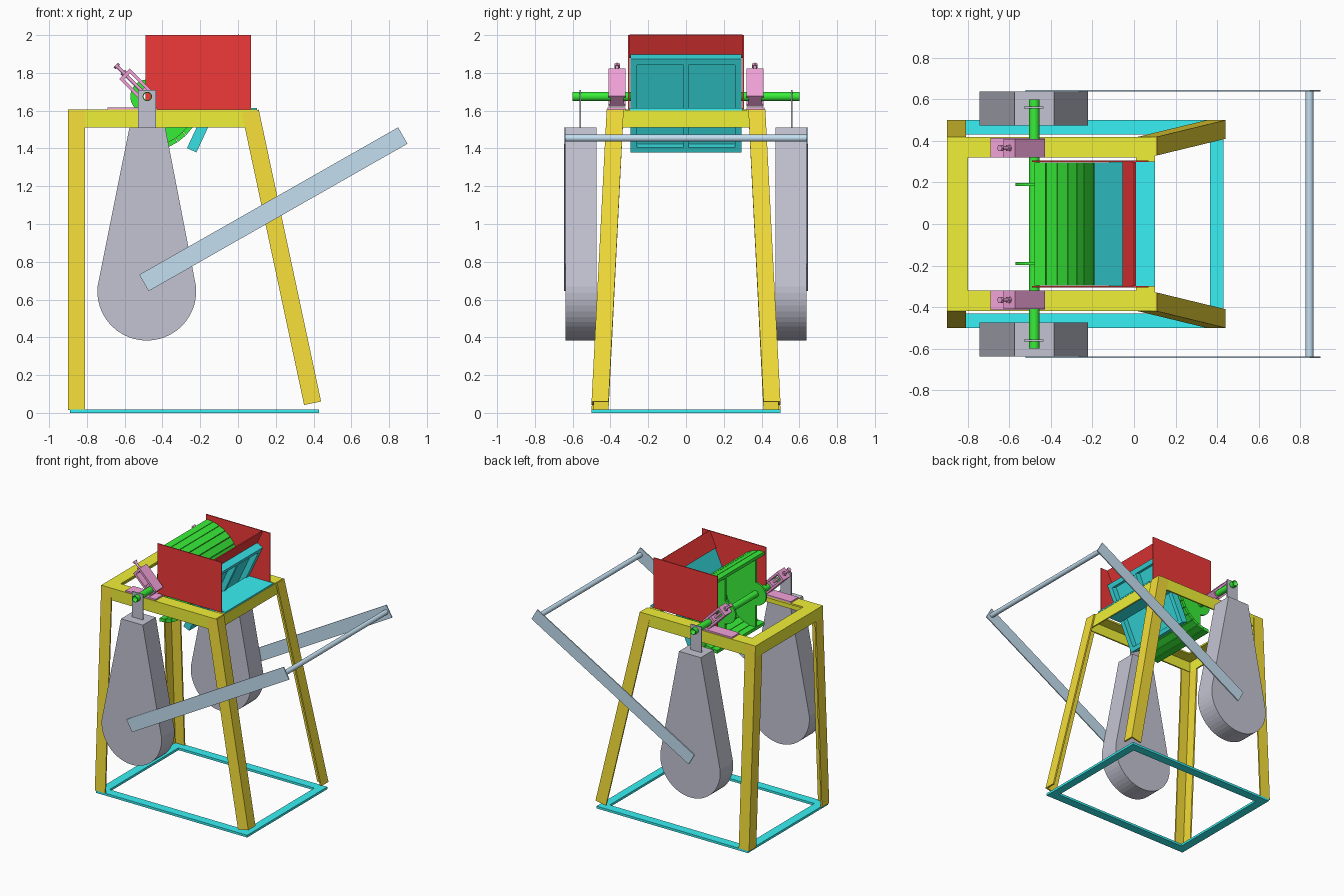
import bpy, bmesh, math
from mathutils import Vector

if "Cube" in bpy.data.objects:
    bpy.data.objects.remove(bpy.data.objects["Cube"])

def mat(name, c):
    m = bpy.data.materials.new(name)
    m.diffuse_color = (*c, 1)
    m.use_nodes = True
    m.node_tree.nodes["Principled BSDF"].inputs["Base Color"].default_value = m.diffuse_color
    return m

LEG = mat("leg_yellow", (0.9, 0.72, 0.04))
BEAM = mat("beam_yellow", (0.87, 0.87, 0.04))
CYAN = mat("cyan", (0.04, 0.87, 0.9))
TEAL = mat("teal", (0.04, 0.75, 0.78))
RED = mat("red", (0.87, 0.04, 0.04))
GREEN = mat("green", (0.04, 0.85, 0.04))
PINK = mat("pink", (0.9, 0.37, 0.7))
GREY = mat("slate", (0.55, 0.55, 0.65))
BLUE = mat("light_blue", (0.55, 0.74, 0.88))

def loft(name, a, b, m):
    """Closed solid between two matching outlines."""
    bm = bmesh.new()
    va, vb = [bm.verts.new(p) for p in a], [bm.verts.new(p) for p in b]
    n = len(a)
    bm.faces.new(va)
    bm.faces.new(vb[::-1])
    for i in range(n):
        j = (i + 1) % n
        bm.faces.new((va[j], va[i], vb[i], vb[j]))
    bmesh.ops.recalc_face_normals(bm, faces=bm.faces)
    me = bpy.data.meshes.new(name)
    bm.to_mesh(me)
    bm.free()
    me.materials.append(m)
    ob = bpy.data.objects.new(name, me)
    bpy.context.collection.objects.link(ob)
    return ob

def prism(name, pts, y0, y1, m):
    """Extrude an (x, z) outline along y."""
    return loft(name, [(x, y0, z) for x, z in pts], [(x, y1, z) for x, z in pts], m)

def box(name, x0, x1, y0, y1, z0, z1, m):
    return prism(name, [(x0, z0), (x1, z0), (x1, z1), (x0, z1)], y0, y1, m)

def arc(cx, cz, r, a0, a1, n):
    return [(cx + r * math.cos(math.radians(a0 + (a1 - a0) * i / n)),
             cz + r * math.sin(math.radians(a0 + (a1 - a0) * i / n))) for i in range(n + 1)]

def slab(name, o, d, s0, s1, t0, t1, y0, y1, m):
    """Box in a tilted (x, z) frame: s along d, t across it."""
    d = Vector(d).normalized()
    n = Vector((d.y, -d.x))
    pts = [Vector(o) + d * s + n * t for s, t in ((s0, t0), (s1, t0), (s1, t1), (s0, t1))]
    return prism(name, [tuple(p) for p in pts], y0, y1, m)

def rod(name, p, q, r, m, n=20):
    p, q = Vector(p), Vector(q)
    bpy.ops.mesh.primitive_cylinder_add(vertices=n, radius=r, depth=(q - p).length, location=(p + q) / 2)
    ob = bpy.context.object
    ob.name = name
    ob.rotation_euler = (q - p).to_track_quat('Z', 'Y').to_euler()
    ob.data.materials.append(m)
    bpy.ops.object.shade_smooth_by_angle()
    return ob

CX, CZ = -0.48, 1.675  # drum axis

# cutter that keeps the hollow shaft open all the way through
bore = rod("bore_cutter", (CX, -0.8, CZ), (CX, 0.8, CZ), 0.02, GREEN)
bore.hide_render = True
bore.hide_viewport = False
bore.display_type = 'WIRE'

def drill(ob):
    b = ob.modifiers.new("bore", 'BOOLEAN')
    b.object = bore
    b.solver = 'EXACT'

# ground frame
box("ground_rail_left", -0.89, -0.82, -0.5, 0.5, 0, 0.018, CYAN)
box("ground_rail_right", 0.365, 0.43, -0.5, 0.5, 0, 0.018, CYAN)

# hollow shaft
drill(rod("drum_shaft", (CX, -0.6, CZ), (CX, 0.6, CZ), 0.025, GREEN))

# top frame cross members (angle iron)
box("left_beam_top", -0.9, -0.8, -0.42, 0.42, 1.592, 1.605, BEAM)
box("left_beam_side", -0.9, -0.888, -0.42, 0.42, 1.51, 1.592, BEAM)
box("right_beam_top", 0.01, 0.1, -0.38, 0.38, 1.588, 1.6, BEAM)
box("right_beam_side", 0.088, 0.1, -0.38, 0.38, 1.51, 1.588, BEAM)

def ell(ox, oy, z, sx, sy, k):
    """L section with its outer corner at (ox, oy); k tilts the cut."""
    w, t = 0.09, 0.012
    pts = [(0, 0), (w, 0), (w, t), (t, t), (t, w), (0, w)]
    return [(ox + sx * u, oy + sy * v, z - k * u) for u, v in pts]

for s, side in ((-1, "front"), (1, "back")):
    def ys(a, b):
        return (s * a, s * b) if s > 0 else (s * b, s * a)
    # angle-iron legs
    loft(side + "_left_leg", ell(-0.9, s * 0.5, 0.015, 1, -s, 0), ell(-0.9, s * 0.42, 1.6, 1, -s, 0), LEG)
    loft(side + "_right_leg", ell(0.44, s * 0.5, 0.06, -1, -s, 0.2), ell(0.11, s * 0.42, 1.605, -1, -s, 0.2), LEG)
    # side rails
    box(side + "_ground_rail", -0.82, 0.365, *ys(0.43, 0.5), 0, 0.018, CYAN)
    box(side + "_beam_top", -0.8, 0.1, *ys(0.32, 0.42), 1.592, 1.605, BEAM)
    box(side + "_beam_side", -0.888, 0.09, *ys(0.408, 0.42), 1.51, 1.592, BEAM)
    # hopper side
    box(side + "_hopper_side", -0.49, 0.07, *ys(0.298, 0.306), 1.605, 2.0, RED)
    # half disc carrying the staves, with round hub
    disc = arc(CX, CZ, 0.268, -90, 90, 24) + arc(CX, CZ, 0.09, 90, 270, 16)
    drill(prism(side + "_drum_disc", disc, *ys(0.183, 0.197), GREEN))
    # swinging counterweight and its hanger
    weight = [(-0.385, 1.51), (-0.575, 1.51)] + arc(-0.483, 0.645, 0.262, 175, 365, 26)
    prism(side + "_counterweight", weight, *ys(0.475, 0.637), GREY)
    hang = box(side + "_hanger", -0.53, -0.435, *ys(0.555, 0.565), 1.5, 1.71, GREY)
    drill(hang)
    # push lever
    slab(side + "_lever", (-0.498, 0.688), (1.37, 0.78), 0, 1.577, -0.05, 0.05, *ys(0.637, 0.645), BLUE)
    # sliding bearing: base plate, two rails, cap, block, adjusting bolt
    box(side + "_bearing_base", -0.69, -0.43, *ys(0.32, 0.415), 1.605, 1.617, PINK)
    d, o = (-1, 1), (CX, CZ)
    for t0, t1, nm in ((-0.039, -0.022, "lower"), (0.022, 0.039, "upper")):
        slab(side + "_bearing_rail_" + nm, o, d, -0.035, 0.17, t0, t1, *ys(0.32, 0.41), PINK)
    slab(side + "_bearing_cap", o, d, 0.152, 0.17, -0.022, 0.022, *ys(0.32, 0.41), PINK)
    drill(slab(side + "_bearing_block", o, d, -0.035, 0.045, -0.022, 0.022, *ys(0.33, 0.4), PINK))
    y = s * 0.365
    k = math.sqrt(0.5)
    at = lambda l: (CX - l * k, y, CZ + l * k)
    rod(side + "_adjusting_bolt", at(0.04), at(0.235), 0.009, PINK, 12)
    rod(side + "_bolt_head", at(0.222), at(0.237), 0.017, PINK, 6)
    rod(side + "_bolt_nut", at(0.17), at(0.183), 0.017, PINK, 6)

# handle across the levers
rod("push_handle", (0.845, -0.645, 1.455), (0.845, 0.645, 1.455), 0.019, BLUE)

# drum staves around the half circle
N = 16
for i in range(N):
    a0, a1 = -90 + 180 / N * i + 0.4, -90 + 180 / N * (i + 1) - 0.4
    prism("drum_stave_%02d" % (i + 1), arc(CX, CZ, 0.29, a0, a1, 1) + arc(CX, CZ, 0.265, a1, a0, 1),
          -0.295, 0.295, GREEN)

# sloping pressing plate: sheet with a stiffening frame behind
O, D = (-0.27, 1.402), (0.235, 0.505)
L = 0.545
slab("slope_sheet", O, D, 0, L, 0, 0.012, -0.295, 0.295, TEAL)
for y0, y1, nm in ((-0.295, -0.26, "front"), (-0.012, 0.012, "middle"), (0.26, 0.295, "back")):
    slab("slope_rib_" + nm, O, D, 0, L, 0.012, 0.055, y0, y1, TEAL)
for s0, s1, nm in ((0, 0.03, "bottom"), (L - 0.035, L, "top")):
    for y0, y1, h in ((-0.26, -0.012, "front"), (0.012, 0.26, "back")):
        slab("slope_rail_%s_%s" % (nm, h), O, D, s0, s1, 0.012, 0.055, y0, y1, TEAL)

# hopper end board continuing the slope, and the cover plate
slab("hopper_end_board", O, D, L - 0.02, 0.66, -0.008, 0.0, -0.298, 0.298, RED)
box("cover_plate", -0.12, 0.1, -0.3, 0.3, 1.602, 1.614, CYAN)
